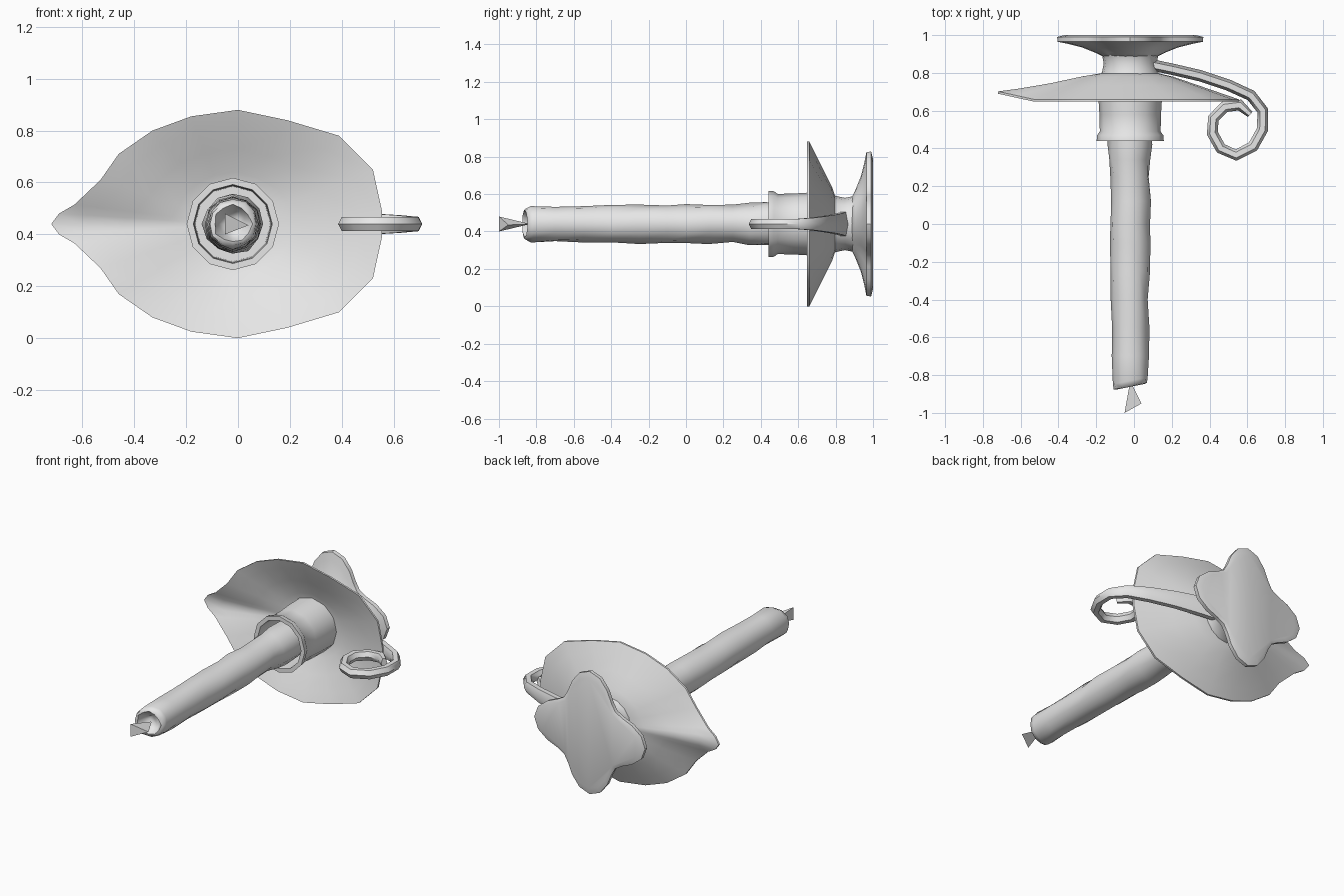
import bpy, bmesh, math, random
from mathutils import Vector

if "Cube" in bpy.data.objects:
    bpy.data.objects.remove(bpy.data.objects["Cube"])
random.seed(4)
CX, CZ = -0.02, 0.44      # long axis of the candle

grey = bpy.data.materials.new("plain grey")
grey.use_nodes = True
grey.diffuse_color = (0.8, 0.8, 0.8, 1)
grey.node_tree.nodes["Principled BSDF"].inputs["Base Color"].default_value = (0.8, 0.8, 0.8, 1)


def loft(name, rings, caps=True, closed=False, angle=40):
    """Skin a list of equal-length point rings."""
    bm = bmesh.new()
    loops = [[bm.verts.new(p) for p in ring] for ring in rings]
    pairs = list(zip(loops, loops[1:]))
    if closed:
        pairs.append((loops[-1], loops[0]))
    n = len(loops[0])
    for a, b in pairs:
        for i in range(n):
            j = (i + 1) % n
            bm.faces.new((a[i], a[j], b[j], b[i]))
    if caps and not closed:
        bm.faces.new(loops[0])
        bm.faces.new(loops[-1])
    bmesh.ops.recalc_face_normals(bm, faces=bm.faces)
    mesh = bpy.data.meshes.new(name)
    bm.to_mesh(mesh)
    bm.free()
    ob = bpy.data.objects.new(name, mesh)
    bpy.context.collection.objects.link(ob)
    mesh.materials.append(grey)
    bpy.ops.object.select_all(action='DESELECT')
    ob.select_set(True)
    bpy.context.view_layer.objects.active = ob
    bpy.ops.object.shade_smooth_by_angle(angle=math.radians(angle))
    return ob


def circle(r, y, n=12, wobble=0.0, tilt=0.0):
    pts = []
    for i in range(n):
        a = 2 * math.pi * i / n
        rr = r + random.uniform(-wobble, wobble)
        x = rr * math.cos(a)
        pts.append((CX + x, y + tilt * x, CZ + rr * math.sin(a)))
    return pts


# Leaf-shaped drip pan: half outline mirrored, sunk toward the centre
half = [(-.72, 0), (-.69, .04), (-.63, .075), (-.53, .17), (-.46, .27), (-.33, .36),
        (-.18, .415), (0, .44), (.19, .40), (.39, .34), (.52, .21), (.555, .05)]
outline = half + [(x, -z) for x, z in reversed(half[1:])]


def pan_ring(t, y):
    ring = []
    for x, z in outline:
        d = Vector((x - CX, z))
        p = d.normalized() * 0.14
        p = p.lerp(d, t)
        lift = t * t * max(0, -x - 0.53) * 0.22
        ring.append((CX + p.x, y + lift, CZ + p.y))
    return ring


front = [(0, .775), (.2, .755), (.5, .715), (.8, .672), (1, .648)]
back = [(1, .66), (.8, .69), (.5, .735), (.2, .78), (0, .80)]
loft("drip_pan", [pan_ring(t, y) for t, y in front + back])

# Hollow candle socket with a raised lip
socket = [(.10, .70), (.145, .70), (.148, .48), (.152, .44), (.178, .44),
          (.175, .47), (.161, .49), (.163, .58), (.168, .66), (.17, .78)]
loft("candle_socket", [circle(r, y) for r, y in socket])

# Neck between the pan and the foot
neck = [(.16, .77), (.148, .81), (.14, .85), (.15, .90), (.17, .93)]
loft("neck", [circle(r, y, 16) for r, y in neck])


# Four-lobed foot flaring out from the neck
def lobed(r, lobe, y, n=32):
    pts = []
    for i in range(n):
        a = 2 * math.pi * i / n
        rr = r + lobe * math.cos(4 * a)
        pts.append((CX + rr * math.cos(a), y, CZ + rr * math.sin(a)))
    return pts


foot = [(.14, 0, .885), (.17, .01, .905), (.225, .03, .935), (.28, .055, .955),
        (.318, .067, .965), (.32, .067, .99), (.29, .058, 1.0)]
loft("lobed_foot", [lobed(*f) for f in foot])

# Candle with a slightly uneven surface and a sunken, slanted tip
candle = [(.03, -.80), (.05, -.82), (.072, -.862), (.088, -.858), (.094, -.83),
          (.096, -.70), (.097, -.55), (.098, -.4), (.102, -.25), (.102, -.1),
          (.106, 0), (.104, .12), (.1, .25), (.108, .34), (.116, .42), (.11, .72)]
loft("candle", [circle(r, y, 12, .006, .2 if y < -.8 else 0) for r, y in candle], angle=60)

# Three-sided wick widening away from the candle
wick = []
for s, y in ((.05, -.84), (1, -.985)):
    wick.append([(CX + s * dx, y + s * dy, CZ + s * dz)
                 for dx, dy, dz in ((-.03, -.015, .04), (-.03, -.015, -.04), (.06, .035, -.005))])
loft("wick", wick, angle=20)

# Curled handle: path in plan, with thickness and height tapering along it
path = [(.08, .845), (.2, .82), (.35, .785), (.5, .735), (.62, .68), (.682, .6), (.68, .5),
        (.63, .41), (.54, .365), (.46, .4), (.415, .48), (.42, .56), (.48, .62),
        (.56, .63), (.615, .58)]
rings = []
for i, (x, y) in enumerate(path):
    a, b = Vector(path[max(i - 1, 0)]), Vector(path[min(i + 1, len(path) - 1)])
    d = (b - a).normalized()
    side = Vector((-d.y, d.x))
    wide = .03 if i < len(path) - 1 else .018
    tall = max(.032, .075 - .009 * i)
    rings.append([(x + side.x * wide * math.cos(k * math.pi / 3),
                   y + side.y * wide * math.cos(k * math.pi / 3),
                   CZ + tall * math.sin(k * math.pi / 3)) for k in range(6)])
loft("curled_handle", rings, angle=50)
